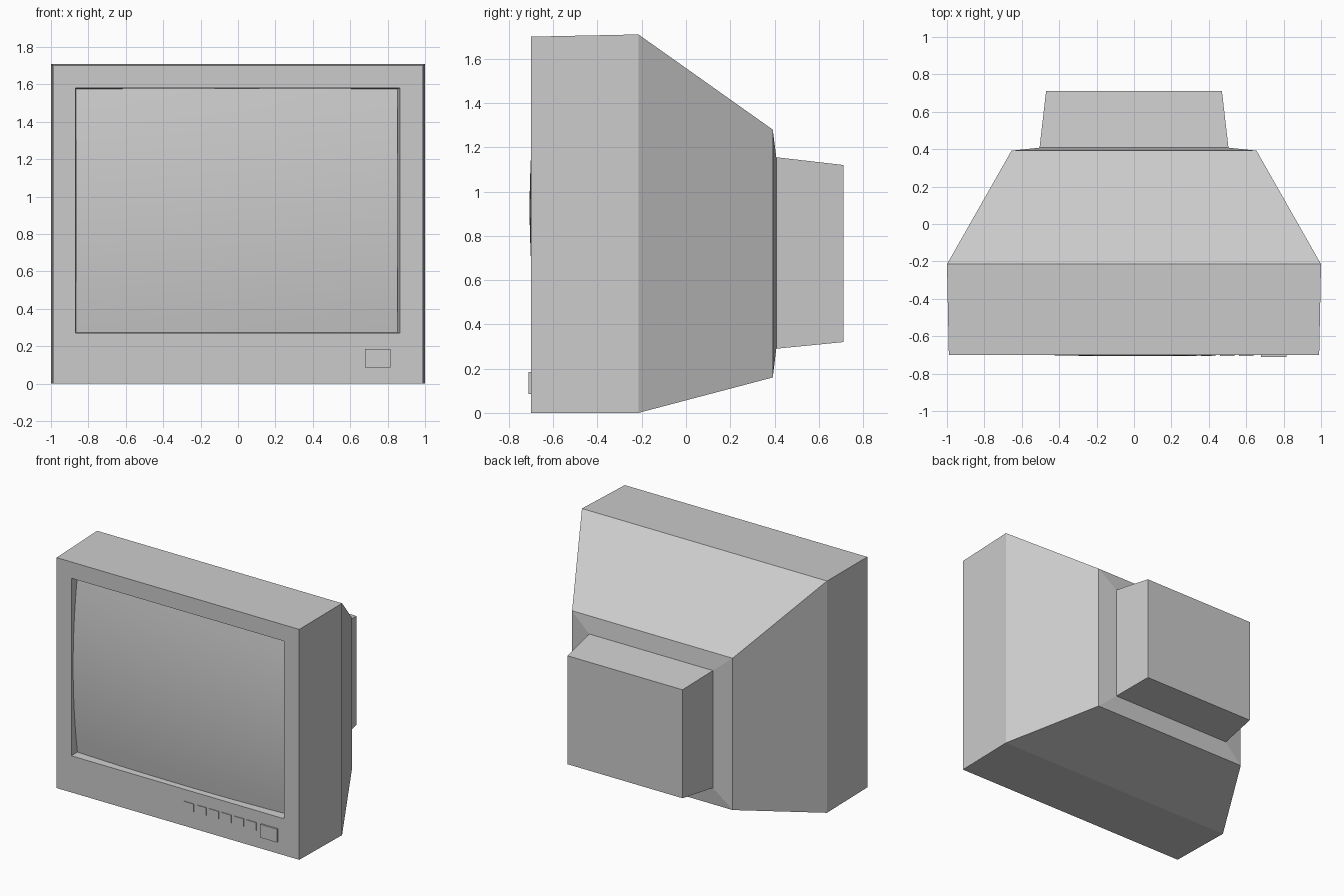
import bpy, bmesh

if "Cube" in bpy.data.objects:
    bpy.data.objects.remove(bpy.data.objects["Cube"])


def finish(name, bm):
    bmesh.ops.recalc_face_normals(bm, faces=bm.faces)
    mesh = bpy.data.meshes.new(name)
    bm.to_mesh(mesh)
    bm.free()
    obj = bpy.data.objects.new(name, mesh)
    bpy.context.collection.objects.link(obj)
    return obj


def loft(name, rings, cap_last=False):
    """Skin rectangular rings given as (y, x0, x1, z0, z1); cap the first one."""
    bm = bmesh.new()
    loops = [[bm.verts.new(p) for p in
              ((x0, y, z0), (x1, y, z0), (x1, y, z1), (x0, y, z1))]
             for y, x0, x1, z0, z1 in rings]
    for a, b in zip(loops, loops[1:]):
        for i in range(4):
            j = (i + 1) % 4
            bm.faces.new((a[i], a[j], b[j], b[i]))
    bm.faces.new(loops[0])
    if cap_last:
        bm.faces.new(loops[-1])
    return finish(name, bm)


# Casing: rear box, shoulder, tapered tube housing, front shell, bezel and recess
loft("casing", [
    (0.712, -0.47, 0.47, 0.32, 1.12),
    (0.408, -0.505, 0.505, 0.29, 1.155),
    (0.392, -0.655, 0.655, 0.16, 1.28),
    (-0.215, -1.0, 1.0, 0.0, 1.71),
    (-0.70, -0.99, 0.99, 0.0, 1.70),
    (-0.70, -0.87, 0.865, 0.27, 1.58),
    (-0.62, -0.865, 0.85, 0.275, 1.575),
])

# Screen: gently domed glass filling the recess
bm = bmesh.new()
bmesh.ops.create_grid(bm, x_segments=16, y_segments=12, size=1)
for v in bm.verts:
    u, w = v.co.x, v.co.y
    v.co = (-0.006 + 0.86 * u, -0.707 + 0.022 * u * u + 0.05 * w * w,
            0.925 + 0.652 * w)
for f in bm.faces:
    f.smooth = True
screen = finish("screen", bm)
if screen.data.polygons[0].normal.y > 0:
    screen.data.flip_normals()

# Row of small control buttons
for i in range(6):
    x = 0.052 + 0.102 * i
    loft(f"control_button_{i + 1}", [
        (-0.705, x, x + 0.078, 0.125, 0.183),
        (-0.695, x, x + 0.078, 0.125, 0.183)], True)

# Large power button
loft("power_button", [
    (-0.712, 0.68, 0.815, 0.086, 0.184),
    (-0.695, 0.68, 0.815, 0.086, 0.184)], True)
